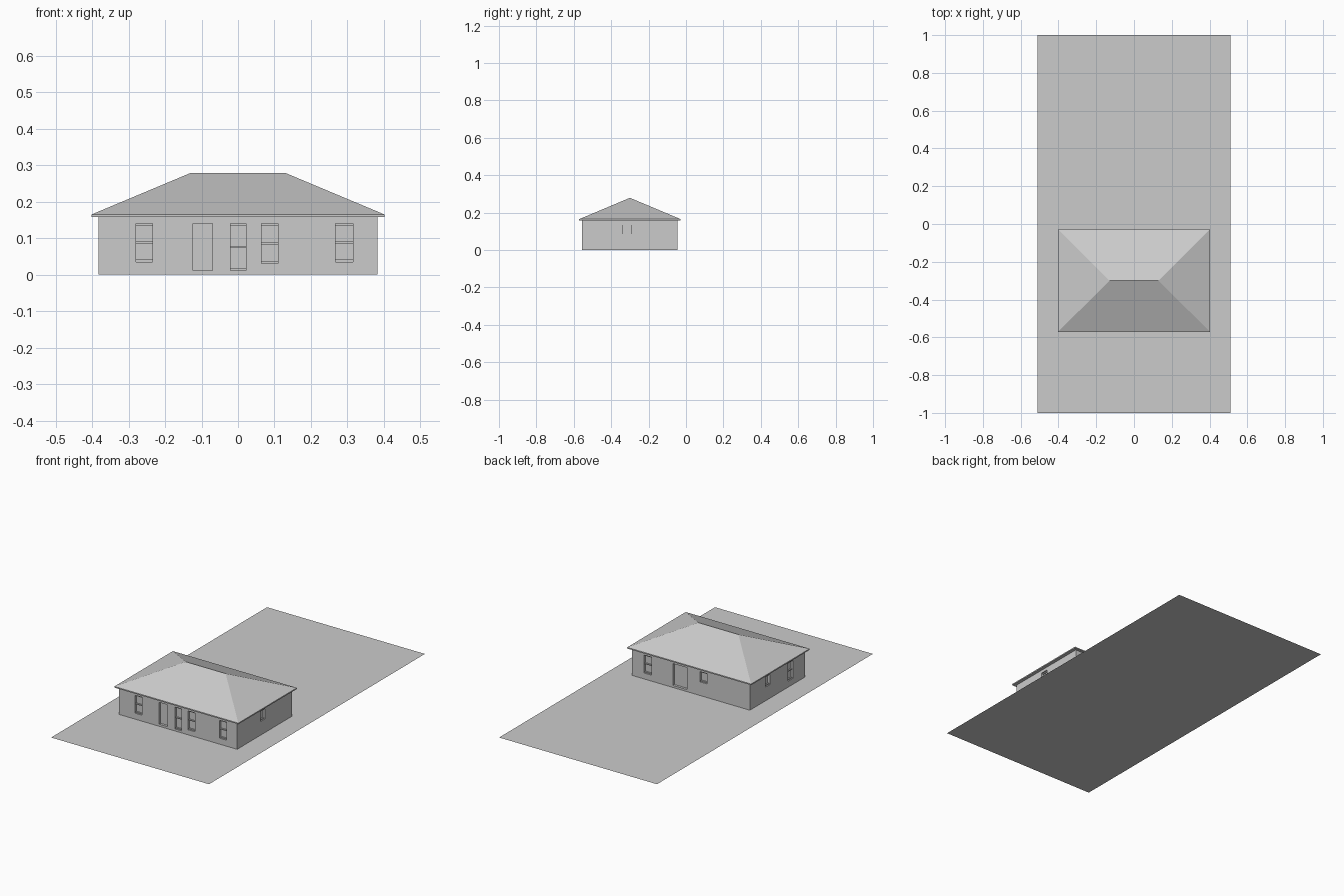
import bpy
import bmesh
from mathutils import Matrix, Vector

if "Cube" in bpy.data.objects:
    bpy.data.objects.remove(bpy.data.objects["Cube"], do_unlink=True)

# One plain material for the whole model
grey = bpy.data.materials.new("plain grey")
grey.use_nodes = True
grey.diffuse_color = (0.6, 0.6, 0.6, 1)
grey.node_tree.nodes["Principled BSDF"].inputs["Base Color"].default_value = (0.6, 0.6, 0.6, 1)

X0, X1, Y0, Y1 = -0.383, 0.383, -0.555, -0.045   # wall outline
MID_Y = -0.3
EAVE_X, EAVE_Y = 0.402, 0.271
EAVE_LOW, EAVE_TOP, RIDGE_Z, RIDGE_X = 0.158, 0.165, 0.279, 0.13
DEPTH = 0.014                                     # window recess


def finish(name, bm):
    bmesh.ops.recalc_face_normals(bm, faces=bm.faces)
    mesh = bpy.data.meshes.new(name)
    bm.to_mesh(mesh)
    bm.free()
    mesh.materials.append(grey)
    obj = bpy.data.objects.new(name, mesh)
    bpy.context.collection.objects.link(obj)
    return obj


def add_box(bm, low, high):
    low, high = Vector(low), Vector(high)
    matrix = Matrix.Translation((low + high) / 2) @ Matrix.Diagonal((*(high - low), 1))
    bmesh.ops.create_cube(bm, size=1, matrix=matrix)


def wall_box(bm, side, a, b, z0, z1, inner, outer):
    """Box on one wall; inner and outer are distances outward from its face."""
    axis, face, sign = {"front": (1, Y0, -1), "back": (1, Y1, 1),
                        "left": (0, X1, 1), "right": (0, X0, -1)}[side]
    n0, n1 = sorted((face + sign * inner, face + sign * outer))
    if axis == 1:
        add_box(bm, (a, n0, z0), (b, n1, z1))
    else:
        add_box(bm, (n0, a, z0), (n1, b, z1))


# Openings: wall, start, end, bottom, top, number of cross bars
openings = [
    ("front", -0.28, -0.235, 0.035, 0.14, 3),
    ("front", -0.123, -0.07, 0.012, 0.14, 0),
    ("front", -0.02, 0.022, 0.012, 0.14, 3),
    ("front", 0.065, 0.11, 0.03, 0.14, 3),
    ("front", 0.267, 0.315, 0.035, 0.14, 3),
    ("back", 0.255, 0.305, 0.035, 0.14, 3),
    ("back", 0.025, 0.117, 0.012, 0.14, 0),
    ("back", -0.105, -0.06, 0.08, 0.14, 2),
    ("right", -0.23, -0.19, 0.08, 0.14, 2),
    ("right", -0.445, -0.4, 0.035, 0.14, 3),
    ("left", -0.34, -0.295, 0.08, 0.14, 2),
]

# Ground sheet
bm = bmesh.new()
bmesh.ops.create_grid(bm, x_segments=1, y_segments=1, size=1,
                      matrix=Matrix.Diagonal((0.512, 1, 1, 1)))
finish("ground_sheet", bm)

# Walls with recessed openings
bm = bmesh.new()
add_box(bm, (X0, Y0, 0), (X1, Y1, 0.16))
walls = finish("walls", bm)

bm = bmesh.new()
for side, a, b, z0, z1, bars in openings:
    wall_box(bm, side, a, b, z0, z1, -DEPTH, 0.02)
cutter = finish("opening_cutter", bm)
cutter.hide_render = True

cut = walls.modifiers.new("openings", "BOOLEAN")
cut.operation = "DIFFERENCE"
cut.object = cutter
depsgraph = bpy.context.evaluated_depsgraph_get()
cut_mesh = bpy.data.meshes.new_from_object(walls.evaluated_get(depsgraph))
walls.modifiers.clear()
walls.data = cut_mesh
bpy.data.objects.remove(cutter, do_unlink=True)

# Window cross bars
bm = bmesh.new()
BAR = 0.006
for side, a, b, z0, z1, bars in openings:
    for i in range(bars):
        z = z0 + (z1 - z0 - BAR) * i / (bars - 1)
        wall_box(bm, side, a, b, z, z + BAR, -DEPTH, -DEPTH / 2)
finish("window_bars", bm)

# Hipped roof: eave slab below, four slopes above
bm = bmesh.new()
corners = [(-1, -1), (1, -1), (1, 1), (-1, 1)]
low, top = ([bm.verts.new((sx * EAVE_X, MID_Y + sy * EAVE_Y, z)) for sx, sy in corners]
            for z in (EAVE_LOW, EAVE_TOP))
ridge_r, ridge_l = (bm.verts.new((s * RIDGE_X, MID_Y, RIDGE_Z)) for s in (-1, 1))
bm.faces.new(low)
for i in range(4):
    j = (i + 1) % 4
    bm.faces.new((low[i], low[j], top[j], top[i]))
bm.faces.new((top[0], top[1], ridge_l, ridge_r))
bm.faces.new((top[1], top[2], ridge_l))
bm.faces.new((top[2], top[3], ridge_r, ridge_l))
bm.faces.new((top[3], top[0], ridge_r))
finish("hipped_roof", bm)
